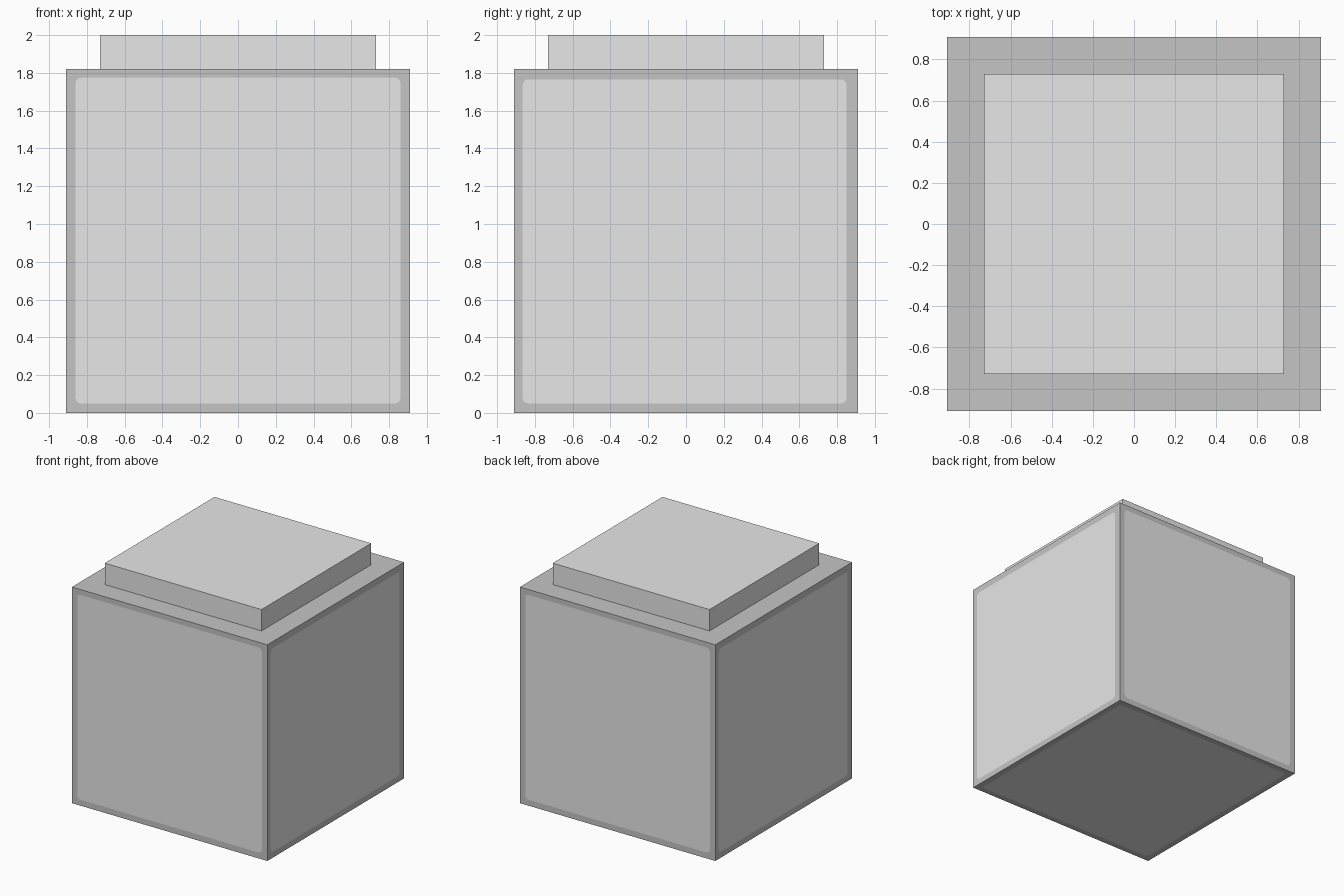
import bpy, bmesh, math
from mathutils import Vector

if "Cube" in bpy.data.objects:
    bpy.data.objects.remove(bpy.data.objects["Cube"])

W = 0.91          # half width of the cube
CZ = 0.91         # cube centre height
SLAB = 0.73       # half width of the lid


def material(name, v):
    m = bpy.data.materials.new(name)
    m.diffuse_color = (v, v, v, 1)
    m.use_nodes = True
    m.node_tree.nodes["Principled BSDF"].inputs["Base Color"].default_value = m.diffuse_color
    return m


light = material("light grey", 0.8)
dark = material("mid grey", 0.56)


def finish(name, bm, mats):
    bmesh.ops.remove_doubles(bm, verts=bm.verts, dist=1e-5)
    bmesh.ops.recalc_face_normals(bm, faces=bm.faces)
    mesh = bpy.data.meshes.new(name)
    bm.to_mesh(mesh)
    bm.free()
    for m in mats:
        mesh.materials.append(m)
    bpy.context.collection.objects.link(bpy.data.objects.new(name, mesh))


def panelled_face(bm, n, u, v, u0, u1, v0, v1, r=0.03, steps=4):
    """Square cube side with a flush, round-cornered lighter panel."""
    n, u, v = Vector(n), Vector(u), Vector(v)

    def vert(a, b):
        return bm.verts.new(Vector((0, 0, CZ)) + n * W + u * a + v * b)

    outer = [vert(a, b) for a, b in ((W, W), (-W, W), (-W, -W), (W, -W))]
    centres = ((u1 - r, v1 - r), (u0 + r, v1 - r), (u0 + r, v0 + r), (u1 - r, v0 + r))
    arcs = []
    for k, (a, b) in enumerate(centres):
        angs = [math.pi / 2 * (k + i / steps) for i in range(steps + 1)]
        arcs.append([vert(a + r * math.cos(t), b + r * math.sin(t)) for t in angs])
    bm.faces.new([p for arc in arcs for p in arc]).material_index = 1
    for k in range(4):
        j = (k + 1) % 4
        for p, q in zip(arcs[k], arcs[k][1:]):
            bm.faces.new((outer[k], q, p))
        bm.faces.new((outer[k], outer[j], arcs[j][0], arcs[k][-1]))


# Cube body: four panelled sides, panelled base, plain top
bm = bmesh.new()
up = (0, 0, 1)
for n, u in (((0, -1, 0), (1, 0, 0)), ((0, 1, 0), (-1, 0, 0))):
    panelled_face(bm, n, u, up, -0.86, 0.86, -0.86, 0.865)
for n, u in (((1, 0, 0), (0, 1, 0)), ((-1, 0, 0), (0, -1, 0))):
    panelled_face(bm, n, u, up, -0.865, 0.85, -0.86, 0.855)
panelled_face(bm, (0, 0, -1), (1, 0, 0), (0, -1, 0), -0.86, 0.86, -0.86, 0.86)
bm.faces.new([bm.verts.new((x * W, y * W, 2 * CZ))
              for x, y in ((-1, -1), (1, -1), (1, 1), (-1, 1))])
finish("cube_body", bm, [dark, light])

# Raised lid slab
bm = bmesh.new()
bmesh.ops.create_cube(bm, size=1)
for p in bm.verts:
    p.co = (p.co.x * 2 * SLAB, p.co.y * 2 * SLAB, 1.91 + p.co.z * 0.18)
finish("top_slab", bm, [light])
